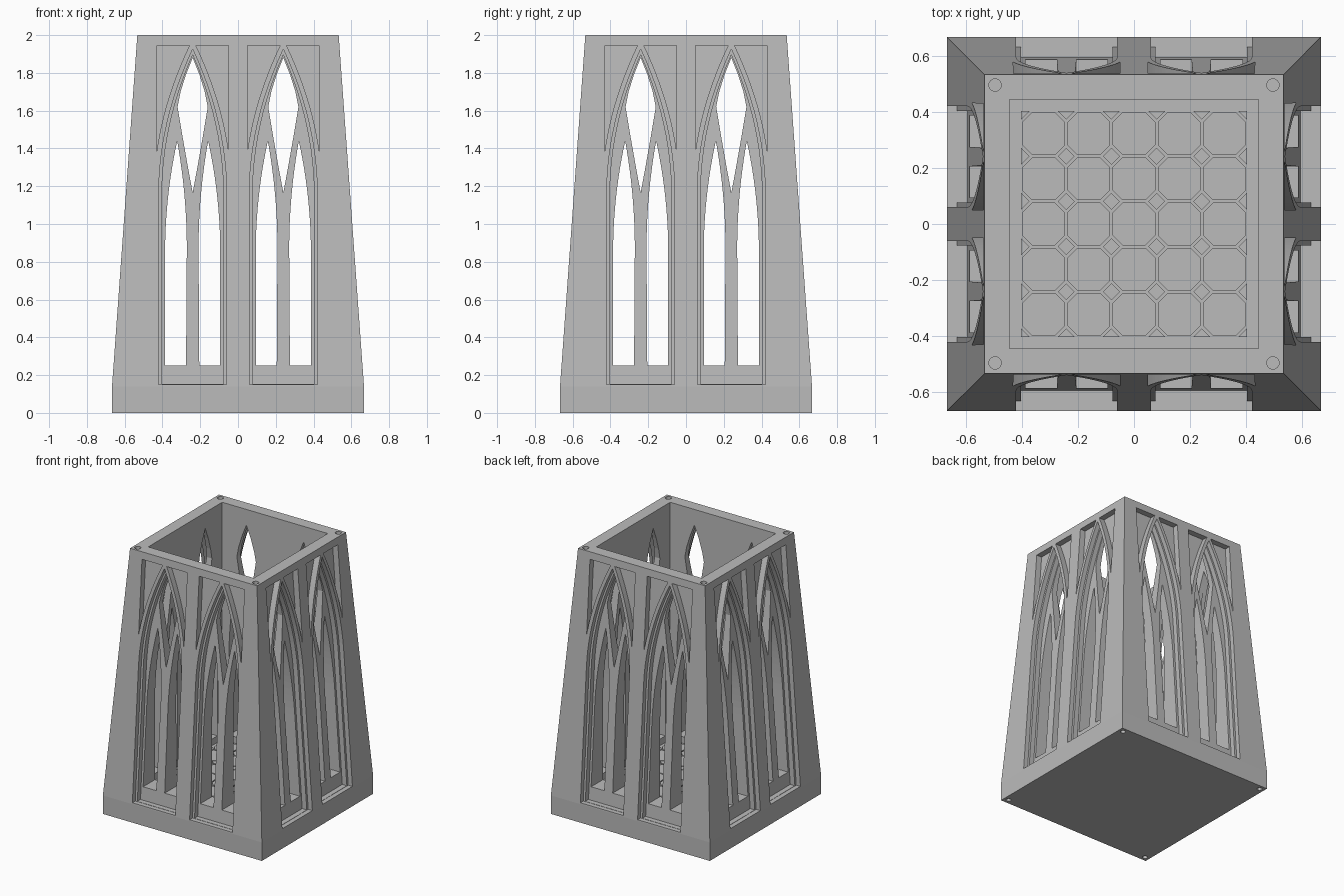
import bpy
import bmesh
import math
from mathutils import Matrix, Vector

if "Cube" in bpy.data.objects:
    bpy.data.objects.remove(bpy.data.objects["Cube"], do_unlink=True)

BASE, PLINTH, TOP, RIM = 0.667, 0.14, 2.0, 0.533
INNER, FLOOR = 0.443, 0.20
WINDOW_X = 0.24

stone = bpy.data.materials.new("grey stone")
stone.use_nodes = True
stone.diffuse_color = (0.5, 0.5, 0.5, 1)
stone.node_tree.nodes["Principled BSDF"].inputs["Base Color"].default_value = (0.5, 0.5, 0.5, 1)


def outer(z):
    """Distance of the sloping outer face from the centre."""
    return BASE - (BASE - RIM) * (z - PLINTH) / (TOP - PLINTH)


def finish(bm, name):
    bmesh.ops.recalc_face_normals(bm, faces=bm.faces)
    mesh = bpy.data.meshes.new(name)
    bm.to_mesh(mesh)
    bm.free()
    mesh.materials.append(stone)
    obj = bpy.data.objects.new(name, mesh)
    bpy.context.scene.collection.objects.link(obj)
    return obj


def loft(bm, rings):
    """Closed solid through rings of equal length."""
    rings = [[bm.verts.new(p) for p in ring] for ring in rings]
    bm.faces.new(rings[0])
    bm.faces.new(rings[-1])
    for a, b in zip(rings, rings[1:]):
        for i in range(len(a)):
            j = (i + 1) % len(a)
            bm.faces.new((a[i], a[j], b[j], b[i]))


def square(half, z):
    return [(-half, -half, z), (half, -half, z), (half, half, z), (-half, half, z)]


def curve(x0, z0, x1, z1, steps=12):
    """Curve that starts vertical and leans from x0 to x1."""
    return [(x0 + (x1 - x0) * (i / steps) ** 2, z0 + (z1 - z0) * i / steps)
            for i in range(steps + 1)]


def arch(half, sill, spring, apex):
    side = [(half, sill)] + curve(half, spring, 0, apex)
    return side + [(-x, z) for x, z in reversed(side[:-1])]


def window_cutter(name, profiles, inside):
    """Cut profiles into both windows of all four faces."""
    bm = bmesh.new()
    for turn in range(4):
        rot = Matrix.Rotation(turn * math.pi / 2, 3, 'Z')
        for cx in (-WINDOW_X, WINDOW_X):
            for prof in profiles:
                loft(bm, [[rot @ Vector((cx + x, -d(z), z)) for x, z in prof]
                          for d in (inside, lambda z: outer(z) + 0.08)])
    return finish(bm, name)


def mirrored(profile):
    return [profile, [(-x, z) for x, z in profile]]


# Tapered body on a short upright plinth
bm = bmesh.new()
loft(bm, [square(BASE, 0), square(BASE, PLINTH), square(RIM, TOP)])
body = finish(bm, "tower_walls")

# Hollow inside
bm = bmesh.new()
loft(bm, [square(INNER, FLOOR), square(INNER, TOP + 0.2)])
cutters = [finish(bm, "hollow_cutter")]

# Two stepped recesses around each window
cutters.append(window_cutter("outer_recess_cutter", [arch(0.18, 0.15, 1.15, 1.925)],
                             lambda z: outer(z) - 0.035))
cutters.append(window_cutter("inner_recess_cutter", [arch(0.163, 0.152, 1.15, 1.895)],
                             lambda z: outer(z) - 0.073))

# Sunken corners above each arch
hood = [(0.207 * (1 - ((z - 1.15) / 0.83) ** 2), z)
        for z in [1.385 + 0.56 * i / 12 for i in range(13)]]
cutters.append(window_cutter("spandrel_cutter", mirrored(hood + [(0.19, 1.945)]),
                             lambda z: outer(z) - 0.045))

# Tracery openings: a pair of lancets and a pointed kite
lancet = ([(0.035, 0.25), (0.146, 0.25)] + curve(0.146, 0.85, 0.082, 1.44)
          + curve(0.031, 0.87, 0.082, 1.44)[-2::-1])
kite_side = ([(0, 1.165), (0.025, 1.30), (0.055, 1.47), (0.08, 1.62)]
             + [(0.064, 1.70), (0.036, 1.79)])
kite = kite_side + [(0, 1.88)] + [(-x, z) for x, z in reversed(kite_side[1:])]
cutters.append(window_cutter("tracery_cutter", mirrored(lancet) + [kite],
                             lambda z: INNER - 0.033))

# Peg holes in the corners of rim and underside
bm = bmesh.new()
for pos, z, radius in ((0.495, TOP, 0.022), (0.63, 0, 0.018)):
    for sx in (-1, 1):
        for sy in (-1, 1):
            bmesh.ops.create_cone(bm, cap_ends=True, segments=24, radius1=radius,
                                  radius2=radius, depth=0.08,
                                  matrix=Matrix.Translation((sx * pos, sy * pos, z)))
cutters.append(finish(bm, "peg_hole_cutter"))

# Apply every cut, then drop the cutters
for cutter in cutters:
    cutter.hide_render = True
    mod = body.modifiers.new(cutter.name, 'BOOLEAN')
    mod.operation = 'DIFFERENCE'
    mod.solver = 'EXACT'
    mod.object = cutter
bpy.context.view_layer.update()
graph = bpy.context.evaluated_depsgraph_get()
cut_mesh = bpy.data.meshes.new_from_object(body.evaluated_get(graph))
body.modifiers.clear()
body.data = cut_mesh
body.data.materials.clear()
body.data.materials.append(stone)
for cutter in cutters:
    bpy.data.objects.remove(cutter, do_unlink=True)

# Raised floor tiles: octagons with small diamonds between them
PITCH, EDGE, COUNT = 0.161, 0.4025, 5
bm = bmesh.new()


def tile(points):
    clamped = [(round(max(-EDGE, min(EDGE, x)), 4), round(max(-EDGE, min(EDGE, y)), 4))
               for x, y in points]
    ring = list(dict.fromkeys(clamped))
    loft(bm, [[(x, y, z) for x, y in ring] for z in (FLOOR - 0.005, FLOOR + 0.02)])


HALF, FLAT = 0.076, 0.041
for i in range(COUNT):
    for j in range(COUNT):
        x, y = ((k - (COUNT - 1) / 2) * PITCH for k in (i, j))
        tile([(x + a, y + b) for a, b in (
            (HALF, -FLAT), (HALF, FLAT), (FLAT, HALF), (-FLAT, HALF),
            (-HALF, FLAT), (-HALF, -FLAT), (-FLAT, -HALF), (FLAT, -HALF))])
for i in range(COUNT + 1):
    for j in range(COUNT + 1):
        x, y = (k * PITCH - EDGE for k in (i, j))
        tile([(x + a, y + b) for a, b in ((0.03, 0), (0, 0.03), (-0.03, 0), (0, -0.03))])
finish(bm, "floor_tiles")
